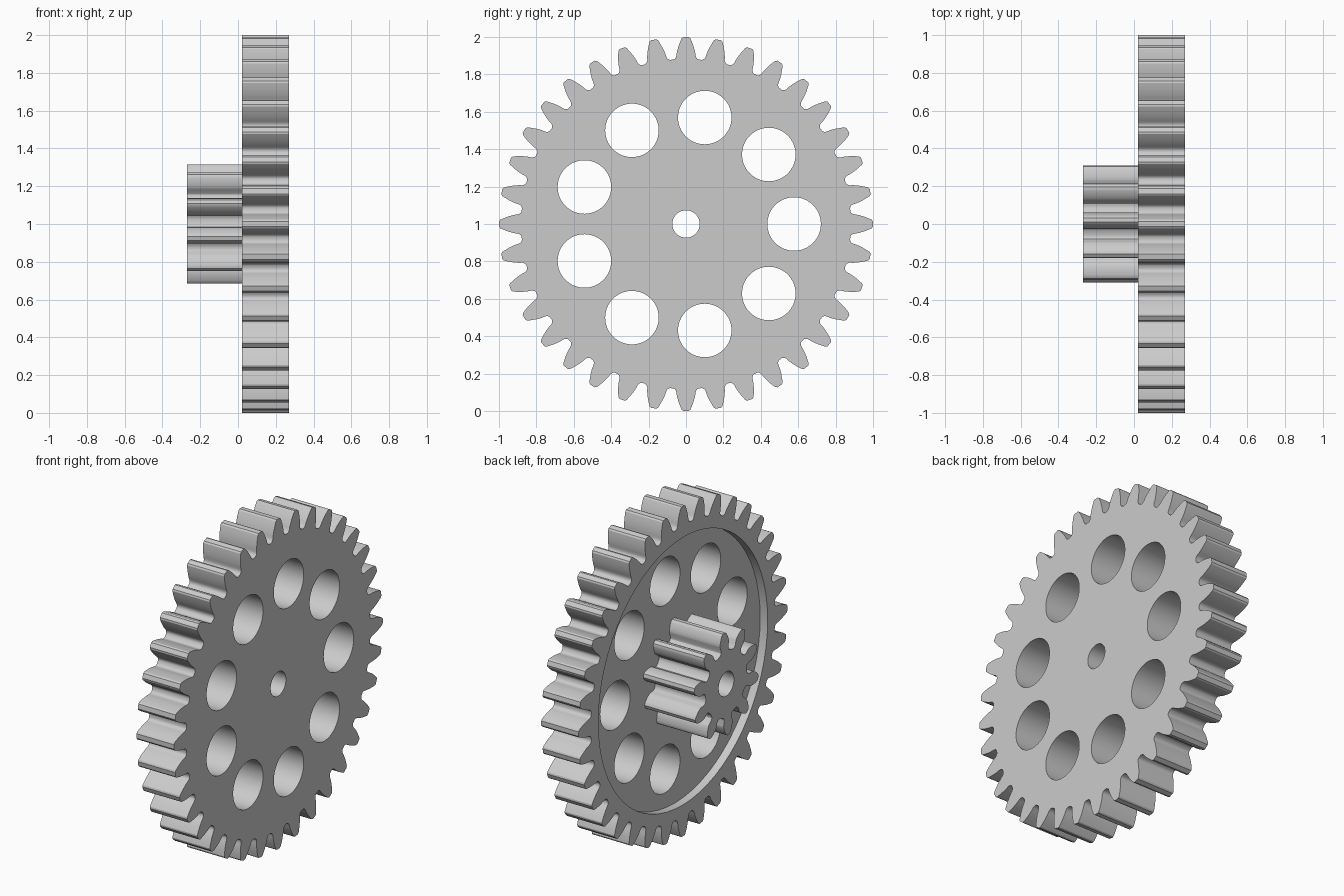
import bpy, bmesh
from math import sin, cos, tan, acos, pi, radians, sqrt
from mathutils import Matrix, Vector

if "Cube" in bpy.data.objects:
    bpy.data.objects.remove(bpy.data.objects["Cube"])

MODULE = 1 / 19          # both gears share one tooth size
PRESSURE = radians(20)
CENTRE_Z = 1.0
FLOOR_X = 0.07           # bottom of the recess in the wheel

grey = bpy.data.materials.new("light grey")
grey.use_nodes = True
grey.diffuse_color = (0.6, 0.6, 0.6, 1)
grey.node_tree.nodes["Principled BSDF"].inputs["Base Color"].default_value = (0.6, 0.6, 0.6, 1)


def finish(bm, name):
    bmesh.ops.recalc_face_normals(bm, faces=bm.faces)
    mesh = bpy.data.meshes.new(name)
    bm.to_mesh(mesh)
    bm.free()
    mesh.materials.append(grey)
    obj = bpy.data.objects.new(name, mesh)
    bpy.context.collection.objects.link(obj)
    return obj


def half_tooth(teeth, neck):
    """(radius, half angle) pairs from the root up one involute flank to the tip."""
    pitch = MODULE * teeth / 2
    base, root, tip = pitch * cos(PRESSURE), pitch - 1.25 * MODULE, pitch + MODULE

    def angle(r):
        a = acos(min(1, base / r))
        return pi / (2 * teeth) + tan(PRESSURE) - PRESSURE - tan(a) + a

    foot = max(base, root)
    wide = angle(foot) * neck
    gap = pi / teeth
    # rounded root
    pts = [(root, wide + (gap - wide) * 0.65),
           (root + 0.06 * MODULE, wide + (gap - wide) * 0.35),
           (root + 0.2 * MODULE, wide + (gap - wide) * 0.1)]
    start = max(foot, root + 0.35 * MODULE)
    if neck < 1:
        pts.append((root + 0.45 * MODULE, wide))
    # involute flank and softened tip
    steps = 7
    shoulder = tip - 0.12 * MODULE
    for i in range(steps + 1):
        r = start + (shoulder - start) * i / steps
        pts.append((r, angle(r)))
    pts.append((tip, angle(tip) * 0.7))
    return pts


def gear(name, teeth, phase, x0, x1, neck=1.0):
    flank = half_tooth(teeth, neck)
    outline = [(r, -a) for r, a in flank] + [(r, a) for r, a in reversed(flank)]
    bm = bmesh.new()
    ring = []
    for k in range(teeth):
        mid = phase + k * 2 * pi / teeth
        for r, a in outline:
            ring.append(bm.verts.new((x0, r * cos(mid + a), CENTRE_Z + r * sin(mid + a))))
    face = bm.faces.new(ring)
    grown = bmesh.ops.extrude_face_region(bm, geom=[face], use_keep_orig=True)
    moved = [v for v in grown["geom"] if isinstance(v, bmesh.types.BMVert)]
    bmesh.ops.translate(bm, verts=moved, vec=(x1 - x0, 0, 0))
    return finish(bm, name)


def cutter(name, discs, x0, x1):
    """Cylinders along x, given as (y, z offset, radius)."""
    bm = bmesh.new()
    for y, z, r in discs:
        place = Matrix.Translation(((x0 + x1) / 2, y, CENTRE_Z + z)) @ Matrix.Rotation(pi / 2, 4, 'Y')
        bmesh.ops.create_cone(bm, cap_ends=True, segments=64, radius1=r, radius2=r,
                              depth=x1 - x0, matrix=place)
    obj = finish(bm, name)
    obj.hide_render = True
    return obj


def cut(obj, tools):
    for tool in tools:
        mod = obj.modifiers.new(tool.name, 'BOOLEAN')
        mod.operation, mod.solver, mod.object = 'DIFFERENCE', 'EXACT', tool
    bpy.ops.object.select_all(action='DESELECT')
    obj.select_set(True)
    bpy.context.view_layer.objects.active = obj
    for mod in list(obj.modifiers):
        bpy.ops.object.modifier_apply(modifier=mod.name)
    bpy.ops.object.shade_smooth_by_angle(angle=radians(30))


# Large wheel and small pinion
wheel = gear("large_gear_wheel", 36, 0, 0.02, 0.27)
pinion = gear("small_pinion", 10, radians(86), -0.27, FLOOR_X, neck=0.9)

# Shaft bore, ring of lightening holes, shallow recess on the pinion side
bore = cutter("bore_cutter", [(0, 0, 0.073)], -0.6, 0.6)
holes = cutter("hole_cutter", [(0.578 * cos(k * 2 * pi / 9), 0.578 * sin(k * 2 * pi / 9), 0.143)
                               for k in range(9)], -0.6, 0.6)
recess = cutter("recess_cutter", [(0, 0, 0.81)], -0.1, FLOOR_X)

cut(wheel, [recess, holes, bore])
cut(pinion, [bore])
for tool in (bore, holes, recess):
    bpy.data.objects.remove(tool)
